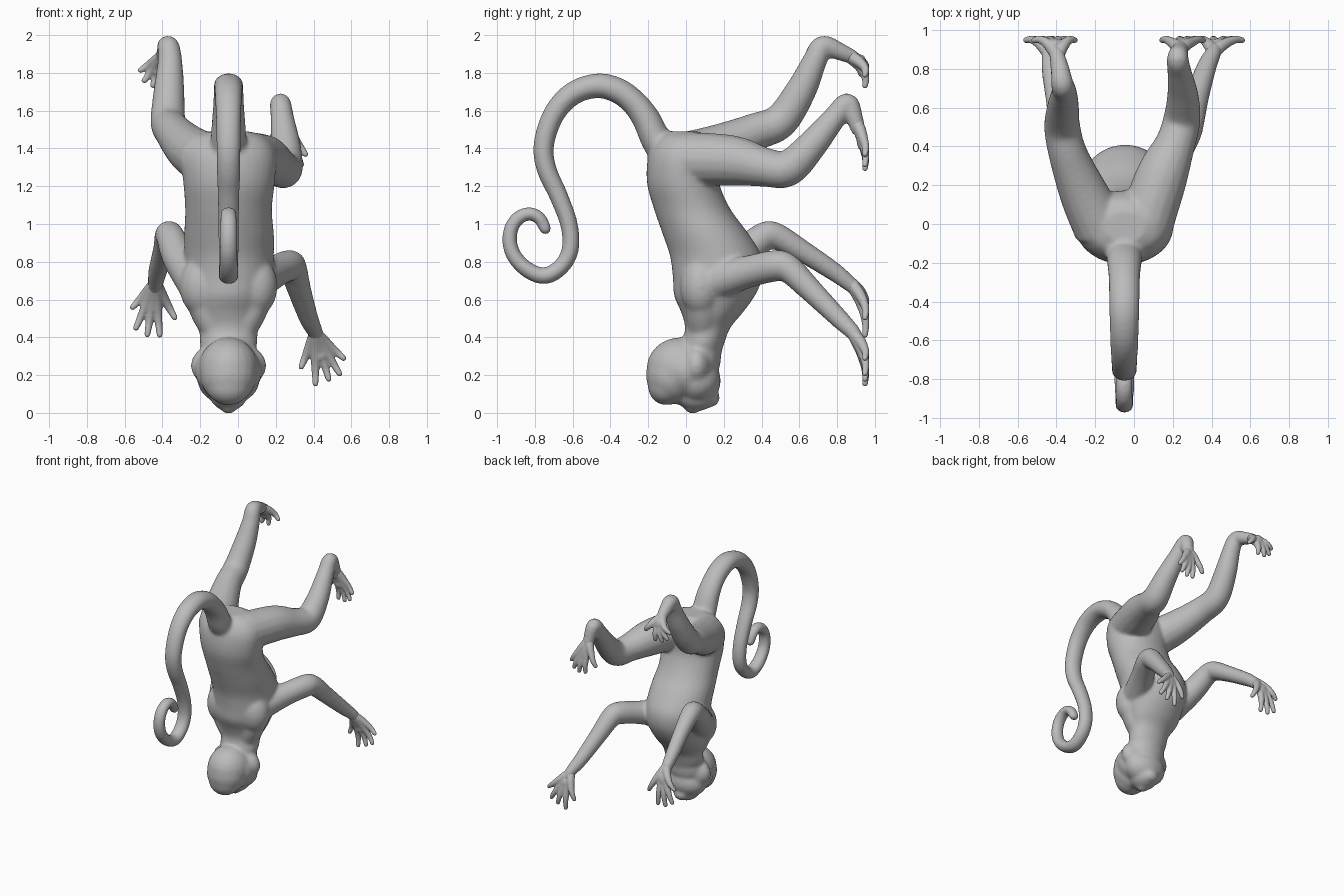
import bpy, bmesh, math
from mathutils import Vector, Matrix

CX = -0.05  # body midline
fur = bpy.data.materials.new("grey_fur")
fur.diffuse_color = (0.5, 0.5, 0.5, 1)


def spline(pts, steps=6):
    """Smooth interpolation through tuples of any length."""
    p = [Vector(q) for q in pts]
    p = [2 * p[0] - p[1]] + p + [2 * p[-1] - p[-2]]
    out = []
    for i in range(1, len(p) - 2):
        a, b, c, d = p[i - 1:i + 3]
        for s in range(steps):
            t = s / steps
            out.append(0.5 * (2 * b + (c - a) * t + (2 * a - 5 * b + 4 * c - d) * t * t
                              + (3 * b - a - 3 * c + d) * t ** 3))
    return out + [p[-2]]


def skin(bm, rings):
    """Join rings of points into a closed tube."""
    vs = [[bm.verts.new(co) for co in r] for r in rings]
    n = len(vs[0])
    for a, b in zip(vs, vs[1:]):
        for i in range(n):
            bm.faces.new((a[i], a[(i + 1) % n], b[(i + 1) % n], b[i]))
    bm.faces.new(vs[0][::-1])
    bm.faces.new(vs[-1])


def ball(bm, centre, radii):
    m = Matrix.Translation(centre) @ Matrix.Diagonal((*radii, 1))
    bmesh.ops.create_uvsphere(bm, u_segments=20, v_segments=12, radius=1, matrix=m)


def limb(bm, pts, n=16, steps=6, pad=0.0, wide=1.0):
    """Tapering tube through (x, y, z, radius) with a rounded tip; wide stretches it in x."""
    path = spline(pts, steps)
    c = [q.to_3d() for q in path]
    tang = [(c[min(i + 1, len(c) - 1)] - c[max(i - 1, 0)]).normalized() for i in range(len(c))]
    u = tang[0].orthogonal().normalized()
    rings = []

    def ring(o, t, r):
        v = t.cross(u)
        offs = [r * (math.cos(2 * math.pi * k / n) * u + math.sin(2 * math.pi * k / n) * v)
                for k in range(n)]
        return [o + Vector((d.x * wide, d.y, d.z)) for d in offs]
    for o, t, q in zip(c, tang, path):
        u = (u - t * u.dot(t)).normalized()
        rings.append(ring(o, t, q[3] + pad))
    r = path[-1][3] + pad
    for a in (0.4, 0.8, 1.2, 1.5):
        rings.append(ring(c[-1] + tang[-1] * r * math.sin(a), tang[-1], r * math.cos(a)))
    skin(bm, rings)


def finish(name, bm, voxel, smooth):
    """Fuse overlapping volumes into one soft surface."""
    bmesh.ops.recalc_face_normals(bm, faces=bm.faces)
    me = bpy.data.meshes.new(name)
    bm.to_mesh(me)
    bm.free()
    ob = bpy.data.objects.new(name, me)
    bpy.context.collection.objects.link(ob)
    bpy.ops.object.select_all(action='DESELECT')
    ob.select_set(True)
    bpy.context.view_layer.objects.active = ob
    m = ob.modifiers.new("fuse", 'REMESH')
    m.mode, m.voxel_size = 'VOXEL', voxel
    bpy.ops.object.modifier_apply(modifier=m.name)
    m = ob.modifiers.new("soften", 'SMOOTH')
    m.factor, m.iterations = 0.5, smooth
    bpy.ops.object.modifier_apply(modifier=m.name)
    ob.data.materials.clear()
    ob.data.materials.append(fur)
    bpy.ops.object.shade_smooth()


# Torso: z, back y, belly y, left x, right x
body = bmesh.new()
sections = [(1.49, -.1, .07, -.15, .06), (1.45, -.155, .13, -.25, .15), (1.36, -.2, .17, -.3, .2),
            (1.22, -.207, .175, -.29, .195), (1.08, -.17, .235, -.28, .18), (.95, -.125, .33, -.285, .19),
            (.83, -.085, .4, -.285, .19), (.72, -.07, .405, -.28, .19), (.62, -.063, .365, -.27, .17),
            (.53, -.025, .3, -.25, .14), (.45, -.005, .235, -.205, .105), (.36, -.02, .2, -.2, .1),
            (.25, 0, .17, -.15, .05)]
skin(body, [[((x0 + x1) / 2 + (x1 - x0) / 2 * math.cos(k * math.pi / 16),
              (y0 + y1) / 2 + (y1 - y0) / 2 * math.sin(k * math.pi / 16), z) for k in range(32)]
            for z, y0, y1, x0, x1 in spline(sections)])

# Head, looking down
ball(body, (CX, -.03, .235), (.16, .18, .165))    # skull
ball(body, (CX, -.07, .2), (.15, .143, .155))     # crown
ball(body, (CX, -.105, .145), (.12, .098, .105))  # forehead
ball(body, (CX, .0, .22), (.178, .13, .15))       # temples
ball(body, (CX, .055, .25), (.203, .095, .135))   # cheek ruff
ball(body, (CX, .075, .3), (.15, .112, .15))      # throat
ball(body, (CX, .06, .17), (.165, .125, .125))    # jaw
ball(body, (CX, .055, .095), (.1, .115, .085))    # muzzle
ball(body, (CX, .035, .034), (.045, .045, .04))   # nose
ball(body, (CX, .13, .08), (.06, .05, .05))       # chin
for s in (-1, 1):
    ball(body, (CX + s * .045, -.045, .08), (.026, .026, .026))  # eyes
    ball(body, (CX + s * .14, .08, .67), (.12, .112, .16))       # shoulder blades
    limb(body, [(CX + s * .06, .09, .42, .075), (CX + s * .11, .09, .53, .09),
                (CX + s * .14, .09, .64, .1)])                   # neck muscles

# Legs
limb(body, [(-.17, -.02, 1.34, .14), (-.26, .16, 1.4, .122), (-.34, .36, 1.485, .097),
            (-.37, .5, 1.545, .09), (-.365, .61, 1.71, .078), (-.36, .68, 1.86, .062),
            (-.37, .725, 1.94, .055), (-.385, .82, 1.91, .043), (-.4, .88, 1.885, .036)], pad=.004)
limb(body, [(.06, .0, 1.345, .14), (.145, .25, 1.335, .13), (.215, .42, 1.3, .1), (.247, .54, 1.295, .093),
            (.252, .66, 1.41, .078), (.235, .78, 1.555, .06), (.225, .855, 1.64, .052),
            (.235, .89, 1.565, .043), (.24, .912, 1.5, .036)], pad=.004)

# Arms
limb(body, [(-.2, .1, .67, .11), (-.31, .28, .82, .087), (-.355, .4, .925, .074), (-.37, .47, .938, .068),
            (-.392, .61, .86, .056), (-.425, .78, .75, .047), (-.437, .87, .68, .038),
            (-.44, .9, .65, .033)], pad=.004)
limb(body, [(.08, .12, .69, .11), (.19, .32, .745, .083), (.265, .47, .778, .08), (.29, .54, .765, .072),
            (.325, .66, .65, .06), (.375, .81, .5, .048), (.41, .885, .425, .038),
            (.418, .905, .39, .033)], pad=.004)

# Tail with curled tip: y, z, radius
tail = [(-.08, 1.34, .085), (-.155, 1.44, .078), (-.21, 1.555, .072), (-.275, 1.642, .066),
        (-.36, 1.706, .065), (-.47, 1.732, .063), (-.6, 1.69, .059), (-.7, 1.58, .055),
        (-.753, 1.42, .052), (-.738, 1.29, .05), (-.675, 1.15, .047), (-.62, 1., .044),
        (-.612, .87, .043), (-.66, .775, .042), (-.75, .725, .042), (-.85, .765, .04),
        (-.92, .85, .038), (-.932, .95, .036), (-.895, 1.025, .035), (-.83, 1.055, .033),
        (-.775, 1.03, .032), (-.745, .975, .03)]
limb(body, [(CX, y, z, r) for y, z, r in tail], 24, pad=.003, wide=1.18)
finish("monkey_body_and_tail", body, .01, 18)


# Hands and feet: wrist, fingertips (x, z), finger radius, knuckle position along finger
def hand(name, wrist, tips, r, knuckle=.54):
    bm = bmesh.new()
    w = Vector(wrist)
    for x, z in tips:
        tip = Vector((x, .948, z))
        k, a, b = (w.lerp(tip, t) for t in (knuckle, knuckle * .5, .78))
        k.y = .94
        a.y = w.y * .4 + .94 * .6
        b.y = .951
        limb(bm, [(*w, .035), (*a, .031), (*k, .025), (*b, r), (*tip, r * .8)], 12, 5)
    # palm pad
    mid = sum((Vector((x, 0, z)) for x, z in tips), Vector()) / 5
    c = w.lerp(Vector((mid.x, .95, mid.z)), .44)
    ball(bm, (c.x, .93, c.z), (.052, .027, .06))
    finish(name, bm, .006, 5)


hand("left_hand", (-.437, .875, .685),
     [(-.557, .56), (-.54, .45), (-.48, .415), (-.415, .413), (-.335, .505)], .02)
hand("right_hand", (.41, .885, .42),
     [(.335, .245), (.41, .155), (.48, .18), (.537, .208), (.558, .29)], .02)
hand("left_foot", (-.395, .865, 1.89),
     [(-.515, 1.815), (-.495, 1.76), (-.45, 1.735), (-.39, 1.732), (-.305, 1.79)], .02)
hand("right_foot", (.237, .9, 1.54),
     [(.357, 1.37), (.335, 1.315), (.29, 1.295), (.235, 1.3), (.145, 1.37)], .02)
